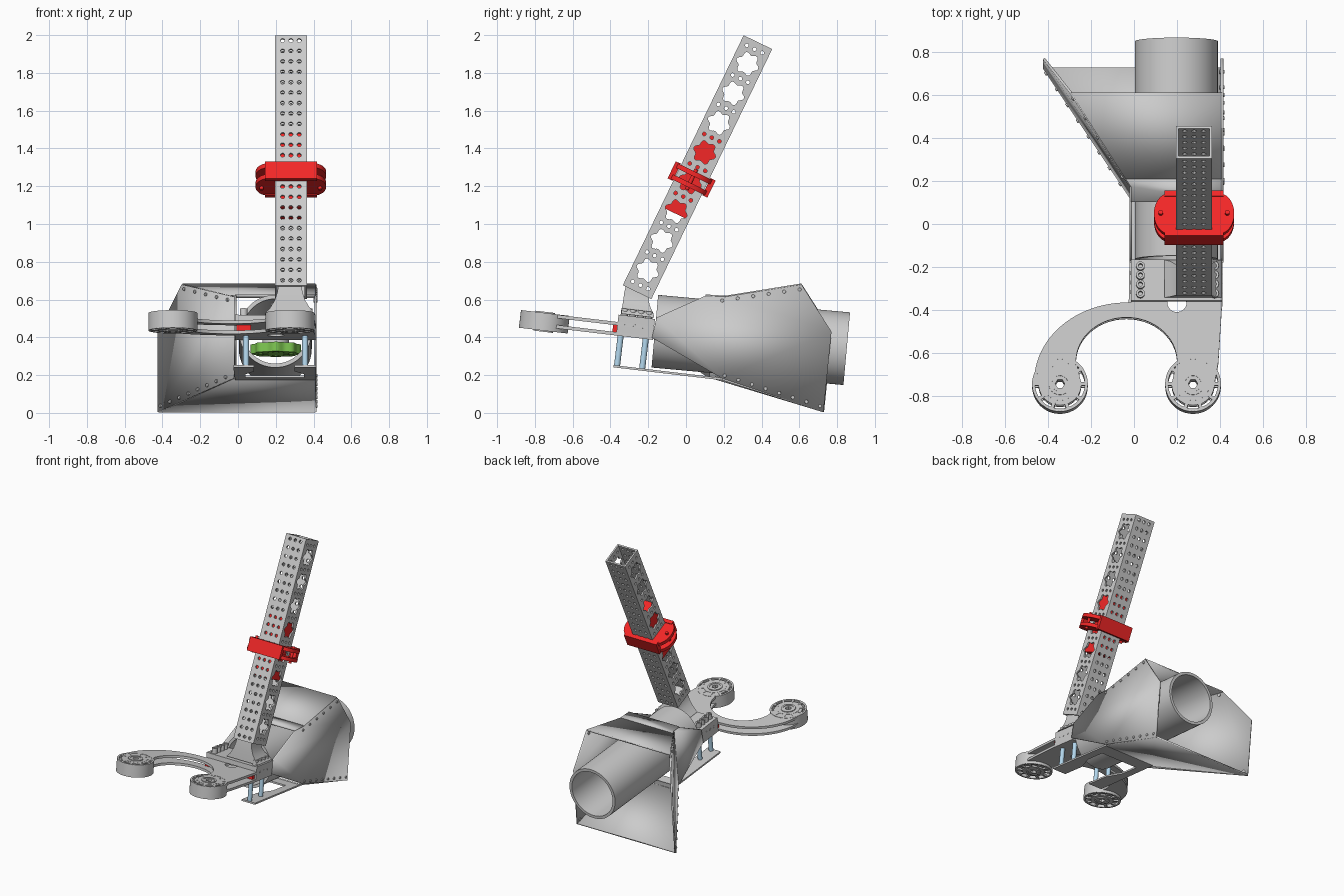
import bpy, bmesh
from math import sin, cos, pi, radians
from mathutils import Matrix, Vector

if "Cube" in bpy.data.objects:
    bpy.data.objects.remove(bpy.data.objects["Cube"])

T = lambda x, y, z: Matrix.Translation((x, y, z))
RX = lambda d: Matrix.Rotation(radians(d), 4, 'X')
XZ = RX(90)
YZ = Matrix(((0, 0, 1, 0), (1, 0, 0, 0), (0, 1, 0, 0), (0, 0, 0, 1)))
BASE = RX(-6.8)                                   # tilted chassis frame
MAST = T(.28, -.259, .639) @ RX(-25.8)            # leaning mast frame


def material(name, col):
    m = bpy.data.materials.new(name)
    m.diffuse_color = (*col, 1)
    m.use_nodes = True
    m.node_tree.nodes["Principled BSDF"].inputs["Base Color"].default_value = m.diffuse_color
    return m


RED = material("red", (.9, .02, .02))
BLUE = material("blue", (.45, .68, .85))
GREEN = material("green", (.2, .55, .08))


def add(name, mesh, M, mat=None):
    ob = bpy.data.objects.new(name, mesh)
    bpy.context.collection.objects.link(ob)
    ob.matrix_world = M
    if mat:
        mesh.materials.append(mat)
    return ob


def arc(cx, cy, rx, ry, a0, a1, n=20):
    return [(cx + rx * cos(radians(a0 + (a1 - a0) * i / n)),
             cy + ry * sin(radians(a0 + (a1 - a0) * i / n))) for i in range(n + 1)]


def circ(cx, cy, r, n=32, lobes=0, amp=0):
    return [(cx + (r + amp * cos(lobes * 2 * pi * i / n)) * cos(2 * pi * i / n),
             cy + (r + amp * cos(lobes * 2 * pi * i / n)) * sin(2 * pi * i / n)) for i in range(n)]


def rect(x0, y0, x1, y1):
    return [(x0, y0), (x1, y0), (x1, y1), (x0, y1)]


def plate(name, loops, t, M, mat=None):
    """Flat outline with holes (further loops), thickness t centred on its plane."""
    cu = bpy.data.curves.new(name, 'CURVE')
    cu.dimensions, cu.fill_mode, cu.extrude = '2D', 'BOTH', t / 2
    for pts in loops:
        sp = cu.splines.new('POLY')
        sp.points.add(len(pts) - 1)
        for p, q in zip(sp.points, pts):
            p.co = (q[0], q[1], 0, 1)
        sp.use_cyclic_u = True
    tmp = bpy.data.objects.new(name + "_tmp", cu)
    bpy.context.collection.objects.link(tmp)
    dg = bpy.context.evaluated_depsgraph_get()
    me = bpy.data.meshes.new_from_object(tmp.evaluated_get(dg))
    bpy.data.objects.remove(tmp)
    bm = bmesh.new()
    bm.from_mesh(me)
    bmesh.ops.remove_doubles(bm, verts=bm.verts, dist=1e-5)
    bmesh.ops.recalc_face_normals(bm, faces=bm.faces)
    bm.to_mesh(me)
    me.materials.clear()
    return add(name, me, M, mat)


def box(name, lo, hi, M, mat=None):
    c = [(a + b) / 2 for a, b in zip(lo, hi)]
    x, y, z = [(b - a) / 2 for a, b in zip(lo, hi)]
    return plate(name, [rect(-x, -y, x, y)], 2 * z, M @ T(*c), mat)


def sheet(name, pts, t=.012):
    bm = bmesh.new()
    bm.faces.new([bm.verts.new(p) for p in pts])
    me = bpy.data.meshes.new(name)
    bm.to_mesh(me)
    md = add(name, me, BASE).modifiers.new("thick", 'SOLIDIFY')
    md.thickness, md.offset = t, 0


def rivets(name, a, b, n, normal, r=.011):
    bm = bmesh.new()
    q = Vector(normal).to_track_quat('Z', 'Y').to_matrix().to_4x4()
    for i in range(n):
        p = Vector(a).lerp(Vector(b), i / (n - 1))
        bmesh.ops.create_cone(bm, cap_ends=True, segments=12, radius1=r, radius2=r * .8,
                              depth=.022, matrix=Matrix.Translation(p) @ q)
    me = bpy.data.meshes.new(name)
    bm.to_mesh(me)
    add(name, me, BASE)


# Mast: four perforated walls of a square tube
L, W, t = 1.47, .084, .012
grid = [circ(x, .03 + .0613 * i, .0115, 10) for i in range(24) for x in (-.044, 0, .044)]
side = [circ(0, .128 + .1735 * i, .055, 48, 6, .008) for i in range(8)]
side += [circ(u, .041 + .1735 * i, .01, 10) for i in range(9) for u in (-.045, 0, .045)]
for s, a, b in ((-1, "front", "left"), (1, "back", "right")):
    plate("mast_" + a, [rect(-W, 0, W, L)] + grid, t, MAST @ T(0, s * (W - t / 2), 0) @ XZ)
    plate("mast_" + b, [rect(-W + t, 0, W - t, L)] + side, t, MAST @ T(s * (W - t / 2), 0, 0) @ YZ)

# Red slider inside the mast and the clamp around it
CL = MAST @ T(0, 0, .663)
box("slider_core", (-.07, -.07, -.2), (.07, .07, .26), CL, RED)
ends = arc(.115, 0, .072, .105, -90, 90) + arc(-.115, 0, .072, .105, 90, 270)
for s, a, b in ((-1, "lower", "front"), (1, "upper", "back")):
    plate("clamp_plate_" + a, [ends], .026, CL @ T(0, 0, s * .032), RED)
    box("clamp_wall_" + b, (-.137, s * .102 - .015, -.05), (.137, s * .102 + .015, .05), CL, RED)
    plate("clamp_pin", [circ(0, 0, .011, 16)], .12, CL @ T(s * .155, 0, 0), RED)

# Flared mast foot, lofted from the base block to the mast
bm = bmesh.new()
rings = []
for hx, y, z, hy, ang in ((.132, -.255, .515, .088, 7), (.108, -.256, .54, .084, 8), (.082, -.26, .575, .075, 14),
                          (.066, -.262, .615, .069, 21), (.06, -.253, .665, .067, 25.8)):
    M = T(.275, y, z) @ RX(-ang)
    rings.append([bm.verts.new(M @ Vector((p[0], p[1], 0))) for p in rect(-hx, -hy, hx, hy)])
for a, b in zip(rings, rings[1:]):
    for i in range(4):
        bm.faces.new((a[i], a[(i + 1) % 4], b[(i + 1) % 4], b[i]))
bm.faces.new(rings[0][::-1])
bm.faces.new(rings[-1])
me = bpy.data.meshes.new("mast_foot")
bm.to_mesh(me)
add("mast_foot", me, Matrix())

# Arched arms: two parallel plates
WY, WX = -.802, (-.345, .275)
arm = ([(.41, -.22), (.41, -.43), (.393, -.70)] + arc(WX[1], WY, .1, .1, 0, -180)
       + arc(-.035, -.695, .235, .205, 0, 180, 32) + arc(WX[0], WY, .1, .1, 0, -180)
       + arc(-.03, -.79, .435, .37, 180, 90, 24) + [(-.015, -.42), (-.015, -.22)])
for name, z in (("arm_plate_top", .426), ("arm_plate_bottom", .372)):
    plate(name, [arm, circ(.2, -.42, .045)] + [circ(x, WY, .025) for x in WX], .018, BASE @ T(0, 0, z))

# Spoked wheels at the arm ends
windows = [arc(0, 0, .116, .116, 36 * i + 4, 36 * i + 32, 5) + arc(0, 0, .078, .078, 36 * i + 31, 36 * i + 5, 5)
           for i in range(10)]
for x in WX:
    C = BASE @ T(x, WY, .39)
    plate("wheel_rim", [circ(0, 0, .13, 48), circ(0, 0, .118, 48)], .092, C)
    for z in (-.041, .041):
        plate("wheel_face", [circ(0, 0, .129, 48), circ(0, 0, .028, 6)] + windows, .012, C @ T(0, 0, z))
    plate("wheel_hub", [circ(0, 0, .052), circ(0, 0, .038)], .106, C)
    plate("wheel_bearing", [circ(0, 0, .037), circ(0, 0, .022, 6)], .1, C)

# Base block with side cheeks, screw bosses and red bumpers
box("block_top", (-.015, -.416, .437), (.41, -.222, .472), BASE)
for x, xs in ((-.006, .03), (.401, .375)):
    box("block_cheek", (x - .009, -.416, .365), (x + .009, -.222, .474), BASE)
    rivets("cheek_screws", (x, -.37, .425), (x, -.28, .425), 3, (1, 0, 0), .009)
    for i in range(4):
        plate("screw_boss", [circ(0, 0, .02, 24), circ(0, 0, .01, 12)], .05, BASE @ T(xs, -.385 + .043 * i, .485))
for x in (0, .325):
    box("bumper", (x - .008, -.438, .378), (x + .07, -.39, .432), BASE, RED)

# Blue standoffs and forked floor plate
for x in (.043, .355):
    for y in (-.392, -.258):
        plate("standoff", [circ(0, 0, .016, 20)], .175, BASE @ T(x, y, .286), BLUE)
plate("floor_plate", [[(-.025, -.41), (.085, -.41), (.085, -.23), (.04, -.1), (.04, .05), (.35, .05), (.35, -.1), (.3, -.23),
                       (.3, -.41), (.412, -.41), (.412, .17), (-.015, .17)]], .012, BASE @ T(0, 0, .2))

# Sheet-metal hopper, open at the back
XR, XL, XB, XT = .41, -.015, -.42, -.294
sheet("hopper_right", [(XR, y, z) for y, z in ((-.226, .374), (-.215, .482), (.029, .628), (.135, .635), (.527, .747),
                                               (.714, .518), (.722, .09), (.165, .205))])
sheet("hopper_left_front", [(XL, y, z) for y, z in ((-.226, .374), (-.215, .482), (.029, .628), (.1, .632), (.1, .195))])
sheet("hopper_left", [(XL, .1, .2), (XL, .1, .63), (XT, .527, .747), (XB, .714, .518), (XB, .722, .09)])
sheet("hopper_top_lip", [(XL, .029, .629), (XR, .029, .629), (XR, .135, .635), (XL - .023, .135, .635), (XL, .1, .633)])
sheet("hopper_top", [(XL - .023, .135, .635), (XR, .135, .635), (XR, .527, .747), (XT, .527, .747)])
sheet("hopper_floor", [(XL, .13, .207), (XR, .13, .207), (XR, .722, .095), (XB, .722, .095)])
rivets("rivets_right_top", (XR, .12, .613), (XR, .52, .72), 6, (1, 0, 0))
rivets("rivets_right_floor", (XR, .18, .22), (XR, .70, .12), 8, (1, 0, 0))
rivets("rivets_left_top", (-.05, .15, .62), (-.28, .505, .72), 5, (-.83, -.55, 0))
rivets("rivets_left_floor", (-.06, .165, .21), (-.405, .695, .12), 8, (-.83, -.55, 0))

# Intake tube through the hopper
plate("intake_tube", [circ(0, 0, .193, 64), circ(0, 0, .172, 64)], 1.02,
      BASE @ T(.1975, .295, .424) @ RX(1.6) @ XZ)

# Green flywheel with its motor inside the tube
FW = BASE @ T(.2, -.03, .335)
plate("flywheel", [circ(0, 0, .125, 96, 8, .008)] +
      [circ(.08 * cos(i * pi / 4), .08 * sin(i * pi / 4), .018, 16) for i in range(8)], .05, FW, GREEN)
plate("flywheel_motor", [circ(0, 0, .07)], .06, FW @ T(0, 0, .055))
plate("flywheel_axle", [circ(0, 0, .025, 20)], .19, FW @ T(0, 0, .15))

# Smooth the round parts, keep the edges crisp
bpy.ops.object.select_all(action='SELECT')
bpy.context.view_layer.objects.active = bpy.context.selected_objects[0]
bpy.ops.object.shade_smooth_by_angle(angle=radians(30))
